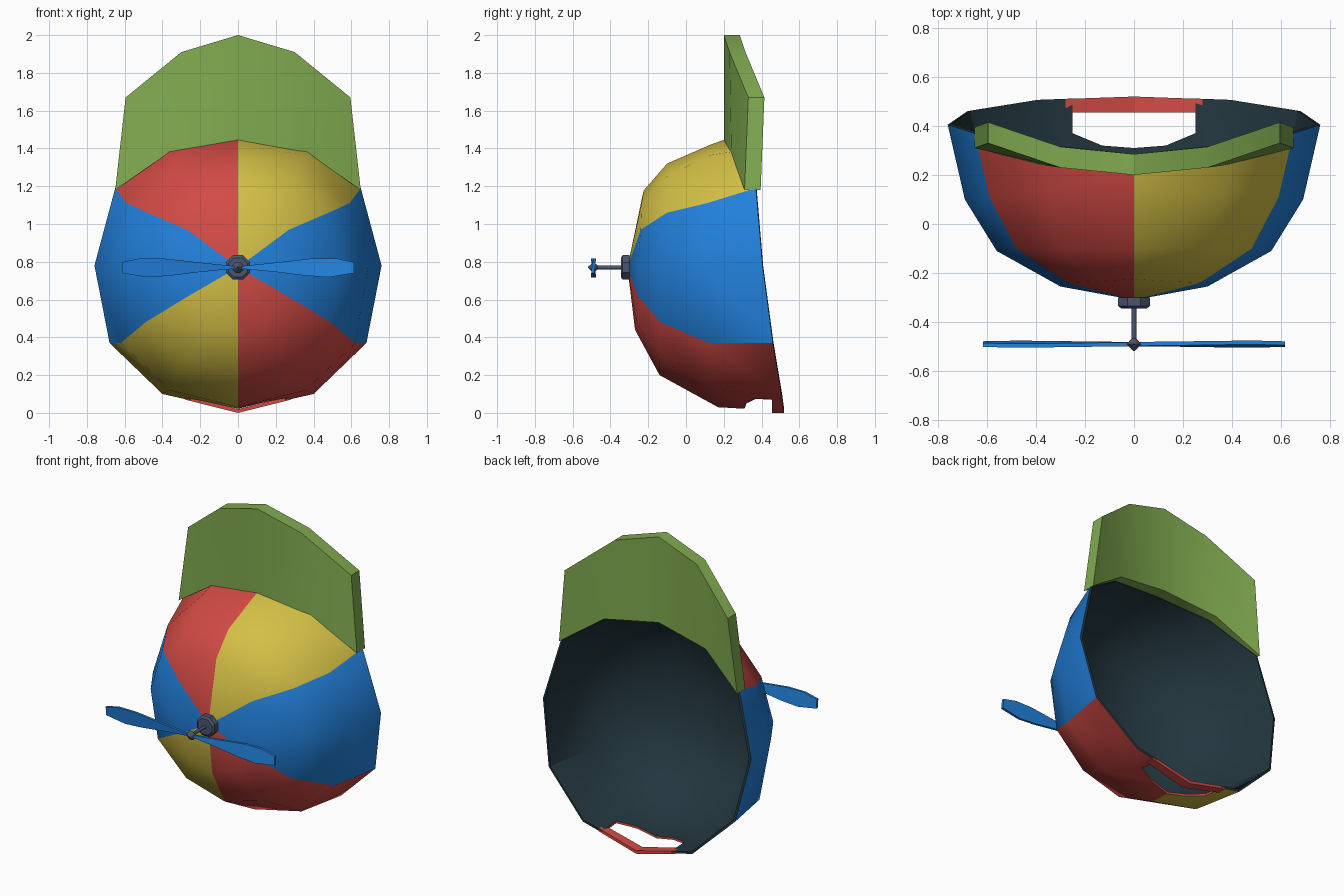
import bpy, bmesh, math
from mathutils import Vector

cube = bpy.data.objects.get("Cube")
if cube:
    bpy.data.objects.remove(cube, do_unlink=True)


def material(name, rgb):
    mat = bpy.data.materials.new(name)
    mat.use_nodes = True
    mat.diffuse_color = (*rgb, 1)
    mat.node_tree.nodes["Principled BSDF"].inputs["Base Color"].default_value = (*rgb, 1)
    return mat


red = material("red cloth", (.65, .07, .06))
yellow = material("yellow cloth", (.65, .52, .06))
blue = material("blue", (.016, .22, .72))
green = material("green brim", (.22, .41, .08))
dark = material("dark lining", (.016, .036, .048))
slate = material("slate metal", (.07, .09, .16))


def finish(name, bm, mats, smooth=None):
    """Turn a bmesh into a named object with its materials."""
    bmesh.ops.recalc_face_normals(bm, faces=bm.faces[:])
    mesh = bpy.data.meshes.new(name)
    bm.to_mesh(mesh)
    bm.free()
    obj = bpy.data.objects.new(name, mesh)
    bpy.context.collection.objects.link(obj)
    for mat in mats:
        mesh.materials.append(mat)
    if smooth:
        shade(obj, smooth)
    return obj


def activate(obj):
    bpy.ops.object.select_all(action='DESELECT')
    obj.select_set(True)
    bpy.context.view_layer.objects.active = obj


def shade(obj, degrees):
    activate(obj)
    bpy.ops.object.shade_smooth_by_angle(angle=math.radians(degrees))


def extruded(name, points, offset, mat):
    """Extrude a flat outline into a solid."""
    bm = bmesh.new()
    face = bm.faces.new([bm.verts.new(p) for p in points])
    new = bmesh.ops.extrude_face_region(bm, geom=[face])["geom"]
    moved = [v for v in new if isinstance(v, bmesh.types.BMVert)]
    bmesh.ops.translate(bm, verts=moved, vec=Vector(offset))
    return finish(name, bm, [mat] if mat else [])


def strip(name, near, far, offset, mat, smooth=None):
    """Sheet between two rows of points, thickened along an offset."""
    bm = bmesh.new()
    a = [bm.verts.new(p) for p in near]
    b = [bm.verts.new(p) for p in far]
    faces = [bm.faces.new((a[i], a[i + 1], b[i + 1], b[i])) for i in range(len(a) - 1)]
    new = bmesh.ops.extrude_face_region(bm, geom=faces)["geom"]
    moved = [v for v in new if isinstance(v, bmesh.types.BMVert)]
    bmesh.ops.translate(bm, verts=moved, vec=Vector(offset))
    return finish(name, bm, [mat], smooth)


def mirrored(half):
    """Complete a row of points that starts on the centre line."""
    return [(-x, y, z) for x, y, z in reversed(half[1:])] + half


def turned(name, profile, sides, mat, smooth=None):
    """Lathe (radius, y) pairs about the propeller axis."""
    bm = bmesh.new()
    rings = []
    for r, y in profile:
        rings.append([bm.verts.new((r * math.cos(a), y, HUB_Z + r * math.sin(a)))
                      for a in (math.tau * (i + .5) / sides for i in range(sides))])
    for a, b in zip(rings, rings[1:]):
        for i in range(sides):
            j = (i + 1) % sides
            bm.faces.new((a[i], a[j], b[j], b[i]))
    bm.faces.new(rings[0])
    bm.faces.new(rings[-1])
    return finish(name, bm, [mat], smooth)


HUB_Z = .77

# Cap crown: half rings from the top centre round to the bottom centre
half_rings = [
    [(0, -.225, 1.176), (.17, -.235, 1.11), (.27, -.24, .97), (.3, -.255, .77),
     (.26, -.255, .62), (.16, -.265, .49), (0, -.27, .44)],
    [(0, -.10, 1.32), (.3, -.105, 1.25), (.48, -.1, 1.06), (.56, -.11, .78),
     (.49, -.135, .48), (.28, -.14, .28), (0, -.14, .2)],
    [(0, .13, 1.42), (.35, .13, 1.365), (.59, .11, 1.11), (.69, .10, .78),
     (.62, .12, .37), (.36, .15, .12), (0, .17, .03)],
    [(0, .2, 1.445), (.37, .26, 1.385), (.65, .37, 1.19), (.76, .405, .78),
     (.68, .46, .37), (.4, .505, .1), (0, .52, .01)],
]
bm = bmesh.new()
apex = bm.verts.new((0, -.31, HUB_Z))
rings = [[bm.verts.new(p) for p in half + [(-x, y, z) for x, y, z in half[5:0:-1]]]
         for half in half_rings]
for k in range(12):
    n = (k + 1) % 12
    faces = [bm.faces.new((apex, rings[0][k], rings[0][n]))]
    faces += [bm.faces.new((a[k], b[k], b[n], a[n])) for a, b in zip(rings, rings[1:])]
    for f in faces:
        f.material_index = (1, 2, 0)[k // 2 % 3]
crown = finish("crown", bm, [red, yellow, blue, dark])
if crown.data.polygons[0].normal.y > 0:
    crown.data.flip_normals()

# Dark lining on the inside of the crown
lining = crown.modifiers.new("lining", 'SOLIDIFY')
lining.thickness = .015
lining.offset = -1
lining.material_offset = 3
lining.material_offset_rim = 3

# Arched opening at the back of the crown
arch = mirrored([(0, .31, -.1), (.13, .32, -.1), (.25, .37, -.1), (.25, .6, -.1)])
cutter = extruded("opening_cutter", arch, (0, 0, .35), None)
cutter.hide_render = True
cut = crown.modifiers.new("opening", 'BOOLEAN')
cut.operation = 'DIFFERENCE'
cut.solver = 'EXACT'
cut.object = cutter
activate(crown)
for name in ("lining", "opening"):
    bpy.ops.object.modifier_apply(modifier=name)
bpy.data.objects.remove(cutter, do_unlink=True)
shade(crown, 35)

# Strap closing the opening
strip("strap", mirrored([(0, .455, 0), (.28, .455, .07)]),
      mirrored([(0, .52, 0), (.28, .51, .07)]), (0, 0, .02), red)

# Curved brim standing above the crown
strip("brim", mirrored([(0, .2, 1.435), (.37, .24, 1.375), (.65, .31, 1.18)]),
      mirrored([(0, .2, 2), (.3, .23, 1.91), (.595, .33, 1.67)]),
      (0, .085, 0), green, 30)

# Button, rod and hub
turned("button", [(.07, -.30), (.07, -.335), (.055, -.345)], 8, slate)
turned("rod", [(.011, -.33), (.011, -.49)], 8, slate, 50)
turned("hub", [(.004, -.46), (.032, -.49), (.004, -.518)], 8, slate)

# Two propeller blades, each pitched slightly about its length
outline = [(.01, .006), (.2, .026), (.4, .048), (.52, .048), (.615, .028),
           (.615, -.03), (.48, -.052), (.36, -.044), (.2, -.024), (.01, -.006)]
for side, name in ((1, "left_blade"), (-1, "right_blade")):
    points = [(side * x, -.498 + side * z * .12, HUB_Z + z) for x, z in outline]
    extruded(name, points, (0, .016, 0), blue)
